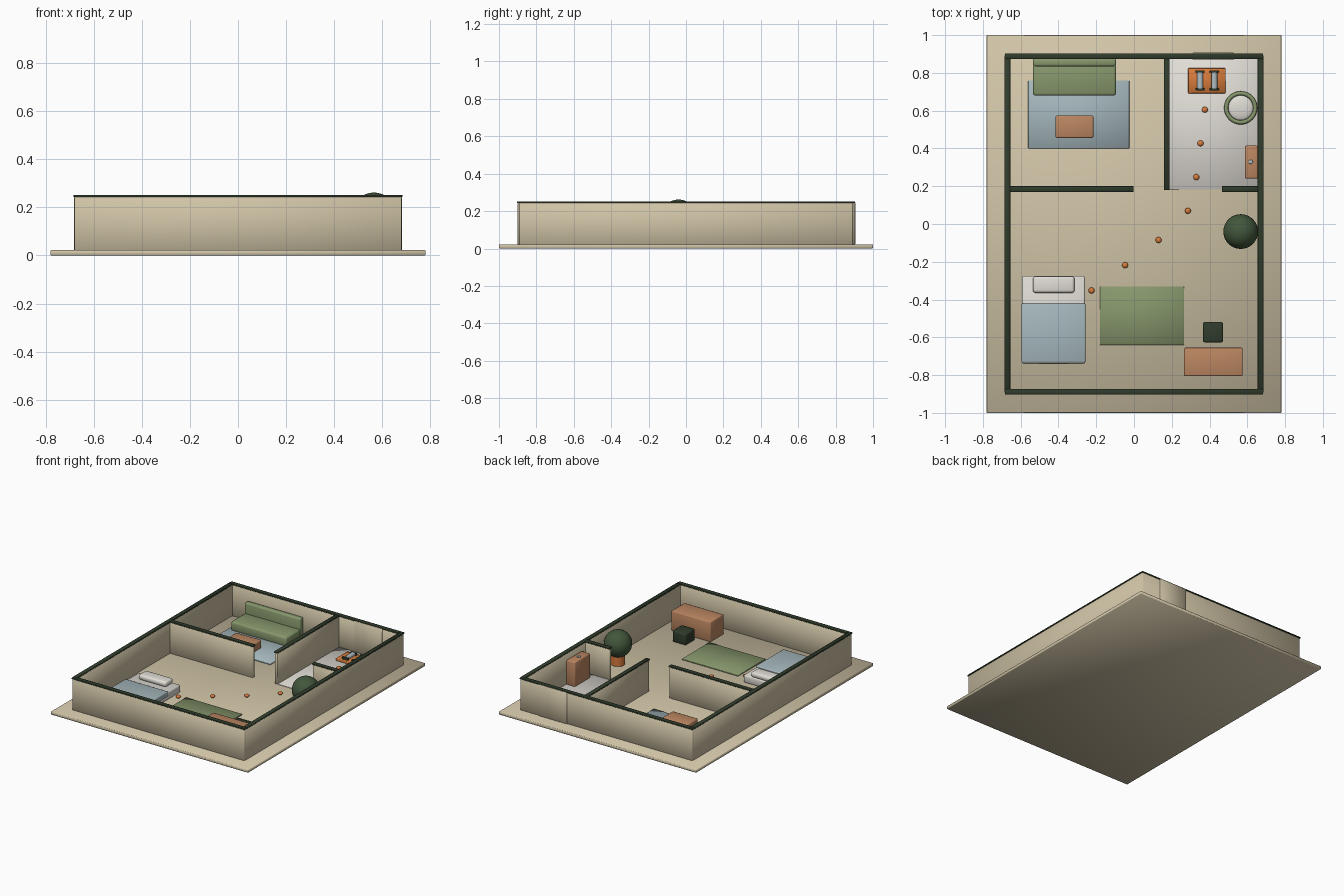
import bpy
import math

cube = bpy.data.objects.get("Cube")
if cube:
    bpy.data.objects.remove(cube)

FLOOR = 0.022
TOP = 0.252


def material(name, r, g, b):
    m = bpy.data.materials.new(name)
    m.use_nodes = True
    m.diffuse_color = (r, g, b, 1)
    bsdf = m.node_tree.nodes["Principled BSDF"]
    bsdf.inputs["Base Color"].default_value = (r, g, b, 1)
    bsdf.inputs["Roughness"].default_value = 0.7
    return m


sand = material("sand", 0.64, 0.56, 0.39)
dark_green = material("dark green", 0.03, 0.045, 0.025)
leaf = material("leaf green", 0.055, 0.095, 0.045)
sage = material("sage green", 0.24, 0.31, 0.15)
blue = material("pale blue", 0.38, 0.48, 0.51)
wood = material("warm wood", 0.50, 0.24, 0.12)
orange = material("orange", 0.68, 0.20, 0.045)
white = material("off white", 0.76, 0.73, 0.68)
metal = material("grey metal", 0.45, 0.52, 0.55)


def finish(name, mat):
    ob = bpy.context.object
    ob.name = name
    ob.data.materials.append(mat)
    bpy.ops.object.shade_smooth()
    return ob


def box(name, mat, x0, x1, y0, y1, z0, z1, bevel=0.003, segments=1):
    """Soft shaded box given by its limits."""
    bpy.ops.mesh.primitive_cube_add(
        size=1, location=((x0 + x1) / 2, (y0 + y1) / 2, (z0 + z1) / 2))
    ob = bpy.context.object
    ob.scale = (x1 - x0, y1 - y0, z1 - z0)
    bpy.ops.object.transform_apply(location=False, rotation=False, scale=True)
    mod = ob.modifiers.new("Bevel", "BEVEL")
    mod.width = bevel
    mod.segments = segments
    return finish(name, mat)


def cylinder(name, mat, x, y, z0, z1, r, bevel=0.003):
    bpy.ops.mesh.primitive_cylinder_add(
        vertices=32, radius=r, depth=z1 - z0, location=(x, y, (z0 + z1) / 2))
    ob = finish(name, mat)
    mod = ob.modifiers.new("Bevel", "BEVEL")
    mod.width = bevel
    mod.segments = 2
    bpy.ops.object.shade_smooth_by_angle(angle=math.radians(50))
    return ob


def ball(name, mat, x, y, z, r, flat=1.0, segments=32):
    bpy.ops.mesh.primitive_uv_sphere_add(
        segments=segments, ring_count=segments // 2, radius=r, location=(x, y, z))
    bpy.context.object.scale.z = flat
    return finish(name, mat)


def wall(name, x0, x1, y0, y1):
    """Wall with a dark cap slightly wider than itself."""
    box(name, sand, x0, x1, y0, y1, FLOOR - 0.002, TOP - 0.008)
    e = 0.003
    box(name + "_cap", dark_green, x0 - e, x1 + e, y0 - e, y1 + e,
        TOP - 0.009, TOP, 0.001)


# Ground slab and walls
box("ground_slab", sand, -0.78, 0.78, -1, 1, 0, FLOOR)
wall("front_wall", -0.68, 0.68, -0.9, -0.876)
wall("back_wall", -0.68, 0.68, 0.876, 0.9)
wall("right_wall", -0.682, -0.658, -0.89, 0.89)
wall("left_wall", 0.658, 0.682, -0.89, 0.89)
wall("living_wall", -0.66, -0.005, 0.173, 0.197)
wall("bath_front_wall", 0.468, 0.66, 0.173, 0.197)
wall("bath_side_wall", 0.161, 0.185, 0.183, 0.88)
box("back_wall_panel", sand, 0.31, 0.53, 0.87, 0.907, FLOOR, TOP - 0.005)

# Floor coverings
box("bath_floor", white, 0.187, 0.657, 0.183, 0.875, FLOOR - 0.002, 0.026, 0.001)
box("living_rug", blue, -0.56, -0.025, 0.40, 0.76, FLOOR - 0.002, 0.029, 0.002)
box("bedroom_rug", sage, -0.18, 0.265, -0.64, -0.33, FLOOR - 0.002, 0.029, 0.002)

# Sofa and coffee table
box("sofa_seat", sage, -0.535, -0.095, 0.68, 0.845, FLOOR, 0.09, 0.012, 2)
box("sofa_back", sage, -0.535, -0.095, 0.835, 0.876, FLOOR, 0.165, 0.010, 2)
box("coffee_table", wood, -0.415, -0.215, 0.455, 0.575, FLOOR, 0.085, 0.008, 2)

# Bed
box("bed_base", white, -0.592, -0.26, -0.74, -0.275, FLOOR, 0.075, 0.008, 2)
box("bed_blanket", blue, -0.595, -0.257, -0.733, -0.42, 0.05, 0.085, 0.006, 2)
box("bed_pillow", white, -0.535, -0.315, -0.365, -0.277, 0.072, 0.11, 0.015, 3)

# Desk and stool
box("desk", wood, 0.265, 0.575, -0.805, -0.655, FLOOR, 0.165, 0.006, 2)
box("stool", dark_green, 0.365, 0.472, -0.627, -0.518, FLOOR, 0.105, 0.010, 2)

# Potted plant
cylinder("plant_pot", orange, 0.565, -0.04, FLOOR, 0.10, 0.045)
ball("plant_leaves", leaf, 0.565, -0.04, 0.17, 0.092)

# Bathroom cabinet with a small tap on top
box("bath_cabinet", wood, 0.587, 0.656, 0.24, 0.415, FLOOR, 0.20, 0.008, 2)
cylinder("cabinet_tap", metal, 0.617, 0.33, 0.195, 0.208, 0.012)

# Round basin with a coloured rim
cylinder("basin_base", white, 0.565, 0.615, FLOOR, 0.04, 0.076)
ball("basin_dome", white, 0.565, 0.615, 0.04, 0.066, 0.25)
bpy.ops.mesh.primitive_torus_add(
    major_radius=0.077, minor_radius=0.011, major_segments=40,
    minor_segments=10, location=(0.565, 0.615, 0.042))
finish("basin_rim", sage)

# Low orange stand with two metal rollers
box("roller_stand", orange, 0.287, 0.485, 0.692, 0.825, FLOOR, 0.042, 0.003)
for side, x in (("right", 0.35), ("left", 0.425)):
    bpy.ops.mesh.primitive_cylinder_add(
        vertices=16, radius=0.016, depth=0.085, location=(x, 0.76, 0.046),
        rotation=(math.pi / 2, 0, 0))
    finish("roller_" + side, metal)
    bpy.ops.object.shade_smooth_by_angle()
    for y in (0.713, 0.807):
        box("roller_end_" + side, dark_green, x - 0.024, x + 0.024,
            y - 0.006, y + 0.006, 0.04, 0.058, 0.002)

# Trail of floor markers
trail = [(0.375, 0.605), (0.352, 0.427), (0.33, 0.248), (0.285, 0.07),
         (0.13, -0.085), (-0.047, -0.218), (-0.225, -0.352)]
for i, (x, y) in enumerate(trail):
    ball("trail_marker_%d" % (i + 1), orange, x, y, 0.03, 0.016, 0.7, 16)
